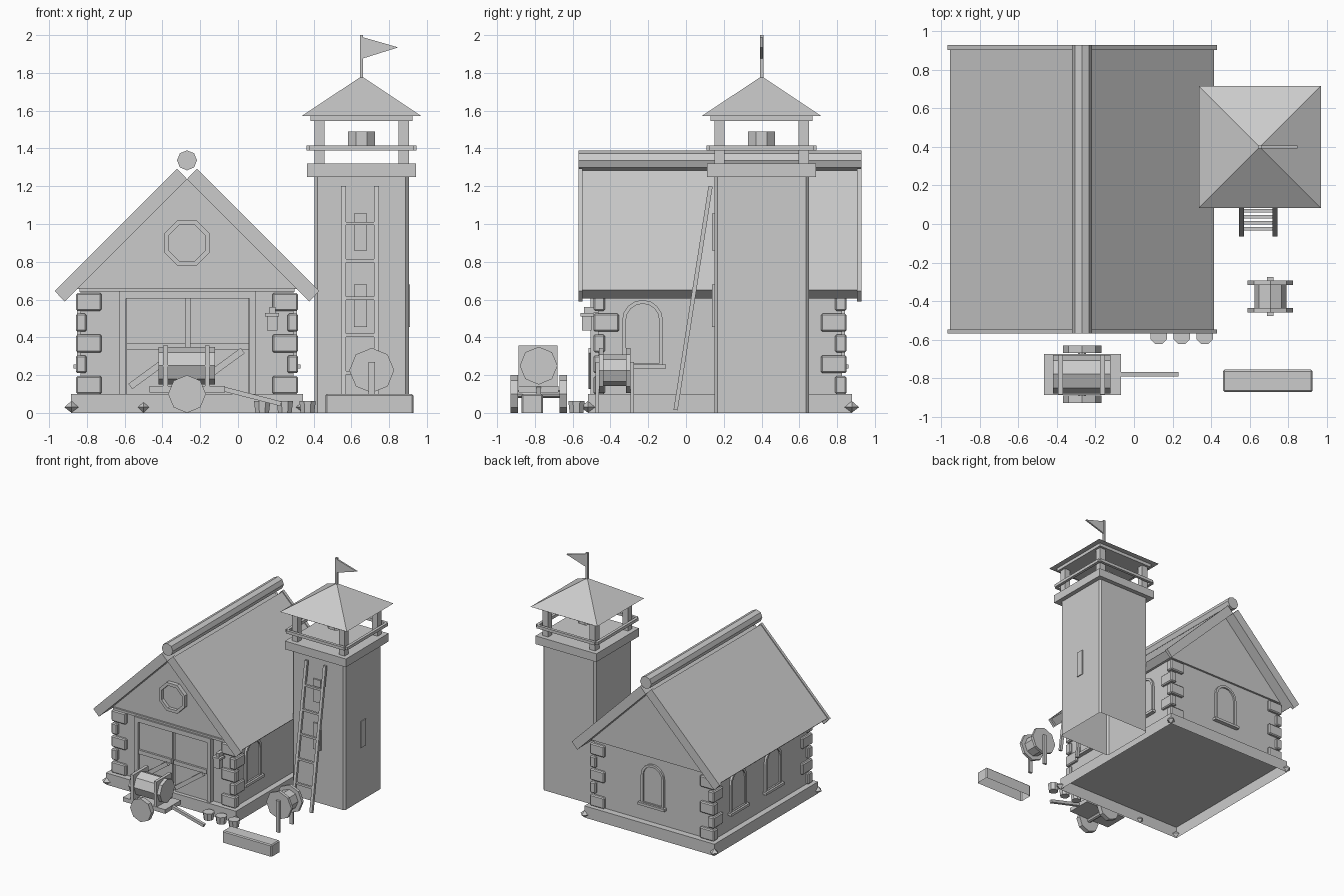
import bpy, bmesh
from math import sin, cos, pi
from mathutils import Vector

if "Cube" in bpy.data.objects:
    bpy.data.objects.remove(bpy.data.objects["Cube"])

grey = bpy.data.materials.new("plain grey")
grey.use_nodes = True
COLOUR = (0.6, 0.6, 0.6, 1)
grey.diffuse_color = COLOUR
grey.node_tree.nodes["Principled BSDF"].inputs["Base Color"].default_value = COLOUR


def finish(name, bm, bevel=0):
    bmesh.ops.recalc_face_normals(bm, faces=bm.faces)
    mesh = bpy.data.meshes.new(name)
    bm.to_mesh(mesh)
    bm.free()
    mesh.materials.append(grey)
    ob = bpy.data.objects.new(name, mesh)
    bpy.context.collection.objects.link(ob)
    if bevel:
        mod = ob.modifiers.new("bevel", "BEVEL")
        mod.width, mod.segments = bevel, 1
    return ob


def place(axis, u, v, w):
    return {"x": (w, u, v), "y": (u, w, v), "z": (u, v, w)}[axis]


def prism(name, pts, axis, a, b, top=1, bevel=0, open_base=False):
    """Extrude a 2D outline along an axis from a to b, scaling the far end by top."""
    bm = bmesh.new()
    cu = sum(p[0] for p in pts) / len(pts)
    cv = sum(p[1] for p in pts) / len(pts)
    lo = [bm.verts.new(place(axis, u, v, a)) for u, v in pts]
    hi = [bm.verts.new(place(axis, cu + (u - cu) * top, cv + (v - cv) * top, b)) for u, v in pts]
    if not open_base:
        bm.faces.new(lo)
    bm.faces.new(hi)
    for i in range(len(pts)):
        j = (i + 1) % len(pts)
        bm.faces.new((lo[i], lo[j], hi[j], hi[i]))
    return finish(name, bm, bevel)


def frame(name, outer, inner, axis, a, b):
    """Closed surround between two outlines with equal point counts."""
    bm = bmesh.new()
    loops = [[bm.verts.new(place(axis, u, v, w)) for u, v in pts]
             for pts, w in ((outer, a), (outer, b), (inner, b), (inner, a))]
    for k in range(4):
        p, q = loops[k], loops[(k + 1) % 4]
        for i in range(len(p)):
            j = (i + 1) % len(p)
            bm.faces.new((p[i], p[j], q[j], q[i]))
    return finish(name, bm)


def box(name, x, y, z, bevel=0, open_base=False):
    return prism(name, [(x[0], y[0]), (x[1], y[0]), (x[1], y[1]), (x[0], y[1])],
                 "z", z[0], z[1], 1, bevel, open_base)


def around(x, y, hx, hy):
    return (x - hx, x + hx), (y - hy, y + hy)


def ring(u, v, r, n=8, phase=0):
    return [(u + r * cos(2 * pi * (i + phase) / n), v + r * sin(2 * pi * (i + phase) / n))
            for i in range(n)]


def beam(name, p, q, w, h):
    """Rectangular bar between two points."""
    p, q = Vector(p), Vector(q)
    d = q - p
    ob = box(name, (-w / 2, w / 2), (-h / 2, h / 2), (0, d.length))
    ob.location = p
    ob.rotation_mode = "QUATERNION"
    ob.rotation_quaternion = d.to_track_quat("Z", "Y")
    return ob


# House body
HX, HY = -0.27, 0.18
box("plinth", *around(HX, HY, .615, .70), (0, .1), open_base=True)
box("walls", *around(HX, HY, .565, .645), (.1, .65))
gable = [(HX - .583, .655), (HX + .583, .655), (HX, 1.238)]
prism("gable", gable, "y", HY - .655, HY + .655)
box("front_lintel", *around(HX, -.475, .57, .015), (.64, .66))

# Corner stones, long side alternating between the two walls
for sx in (-1, 1):
    for sy in (-1, 1):
        for i in range(5):
            nx, ny = (.135, .06) if i % 2 == 0 else (.055, .135)
            x = sorted((HX + sx * .587, HX + sx * (.587 - nx)))
            y = sorted((HY + sy * .67, HY + sy * (.67 - ny)))
            box("corner_stone", x, y, (.1 + i * .11, .195 + i * .11), .008)

# Roof slabs, edge boards and ridge log
for s in (-1, 1):
    def slope(outer, reach):
        return [(HX + s * .053, 1.293 - outer), (HX + s * .7 - s * reach, .645 + reach - outer),
                (HX + s * .648 - s * reach, .59 + reach), (HX, 1.238)]
    prism("roof_slab", slope(.01, .015), "y", -.55, .905)
    for a, b in ((-.57, -.547), (.905, .93)):
        prism("roof_edge_board", slope(0, 0), "y", a, b)
prism("ridge_log", ring(HX, 1.337, .053), "y", -.57, .93)

# Gable window
frame("round_window_frame", ring(HX, .9, .131, 8, .5), ring(HX, .9, .104, 8, .5), "y", -.51, -.46)
prism("round_window_pane", ring(HX, .9, .106, 8, .5), "y", -.482, -.46)

# Double door with frame, rails and braces
for x in ((-.63, -.592), (.06, .093)):
    box("door_post", x, (-.505, -.46), (.1, .645))
box("door_head", (-.592, .06), (-.505, -.46), (.605, .645))
for x0 in (-.59, -.255):
    box("door_leaf", (x0, x0 + .312), (-.488, -.46), (.1, .605))
    box("door_rail", (x0, x0 + .312), (-.505, -.48), (.335, .37))
    beam("door_brace", (x0 + .02, -.505, .14), (x0 + .28, -.505, .33), .02, .035)

# Lantern beside the door
box("lantern_body", (.153, .208), (-.55, -.5), (.435, .515))
box("lantern_cap", (.143, .218), (-.558, -.49), (.51, .528))
box("lantern_bracket", (.168, .198), (-.54, -.46), (.528, .56))


# Arched windows with sills
def arch(c, half, low, spring):
    return [(c - half, low), (c + half, low)] + [
        (c + half * cos(pi * i / 8), spring + half * sin(pi * i / 8)) for i in range(9)]


def window(axis, c, face, out):
    outer, inner = arch(c, .108, .25, .49), arch(c, .088, .262, .49)
    frame("window_frame", outer, inner, axis, face - out * .02, face + out * .018)
    prism("window_pane", inner, axis, face - out * .02, face + out * .005)
    sill = [(c - .125, .235), (c + .125, .235), (c + .125, .257), (c - .125, .257)]
    prism("window_sill", sill, axis, face - out * .01, face + out * .035)


for y in (-.23, .5):
    window("x", y, HX + .565, 1)
for y in (.03, .5):
    window("x", y, HX - .565, -1)
window("y", HX, HY + .645, 1)

# Pointed ground stones
for x, y in ((-.882, -.52), (.345, -.52), (-.882, .878), (.345, .878), (-.5, -.52)):
    r = .038 if x != -.5 else .03
    diamond = ring(x, y, r, 4)
    prism("ground_stone_top", diamond, "z", .03, .03 + r * .85, .02)
    prism("ground_stone_base", diamond, "z", .03, .002, .02)

# Tower shaft with clipped corners, cap and windows
TX, TY = .654, .4
shaft = []
for sx, sy in ((-1, -1), (1, -1), (1, 1), (-1, 1)):
    clip = [(TX + sx * .25, TY + sy * .234), (TX + sx * .234, TY + sy * .25)]
    shaft += clip if sx == sy else clip[::-1]
prism("tower_shaft", shaft, "z", 0, 1.25, open_base=True)
box("tower_cap", *around(TX, TY, .288, .288), (1.25, 1.32))
for z in ((.455, .68), (.86, 1.055)):
    box("tower_front_window", (.613, .683), (.138, .16), z)
box("tower_side_window", (.89, .911), (.363, .43), (.455, .68))

# Lookout posts, rails, bell and roof
for s in (-1, 1):
    for t in (-1, 1):
        box("lookout_post", *around(TX + s * .2225, TY + t * .2225, .0275, .0275), (1.32, 1.55))
    box("lookout_rail", *around(TX, TY + s * .28, .275, .012), (1.39, 1.415))
    box("lookout_rail", *around(TX + s * .28, TY, .012, .275), (1.39, 1.415))
box("lookout_top_plate", *around(TX, TY, .27, .27), (1.545, 1.575))
prism("bell", ring(TX, TY, .078, 8, .5), "z", 1.412, 1.49)
prism("tower_roof", ring(TX, TY, .447, 4, .5), "z", 1.572, 1.78, .01)
box("flag_pole", *around(TX, TY, .009, .009), (1.76, 2.0))
prism("flag", [(.657, 1.99), (.657, 1.875), (.848, 1.935)], "y", .393, .407)

# Ladder
foot, head = Vector((0, -.055, .015)), Vector((0, .13, 1.2))
for x in (.558, .733):
    off = Vector((x, 0, 0))
    beam("ladder_rail", foot + off, head + off, .025, .022)
for i in range(5):
    c = foot.lerp(head, (i + 1) / 6)
    box("ladder_rung", (.558, .733), (c.y - .009, c.y + .009), (c.z - .009, c.z + .009))

# Water cart
prism("cart_barrel", ring(-.78, .25, .1), "x", -.42, -.122)
for x in (-.383, -.163):
    box("barrel_cradle", *around(x, -.783, .013, .103), (.14, .358))
box("cart_bed", (-.468, -.068), (-.887, -.675), (.108, .143))
for y in (-.93, -.67):
    prism("cart_wheel", ring(HX, .1, .1), "y", y, y + .04)
prism("cart_axle", ring(HX, .1, .02), "y", -.92, -.64)
beam("cart_handle", (-.09, -.78, .13), (.228, -.78, .048), .025, .025)

# Hose reel
RX, RZ = .708, .225
for y in (-.46, -.317):
    prism("reel_disc", ring(RX, RZ, .119), "y", y, y + .024)
for y in (-.478, -.293):
    box("reel_leg", (RX - .016, RX + .016), (y, y + .018), (0, .27))
prism("reel_core", ring(RX, RZ, .083), "y", -.45, -.3)

# Buckets and trough
for x in (.128, .248, .368):
    prism("bucket", ring(x, -.58, .039, 8, .5), "z", 0, .062, 1.2)
box("trough", (.463, .928), (-.872, -.757), (0, .1), .008, open_base=True)
